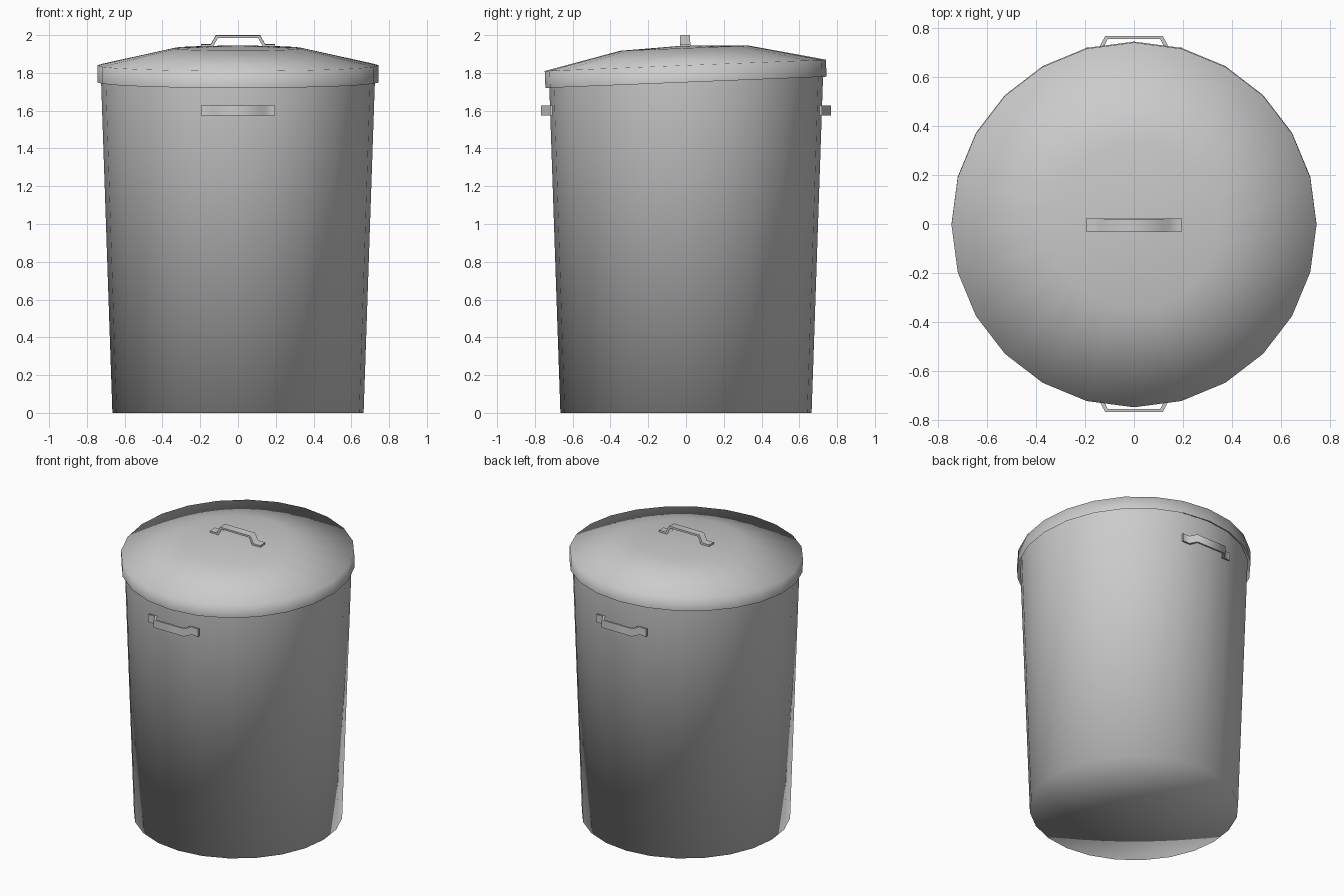
import bpy, bmesh, math
from mathutils import Matrix

if "Cube" in bpy.data.objects:
    bpy.data.objects.remove(bpy.data.objects["Cube"])

SIDES = 24


def finish(bm, name, matrix=Matrix.Identity(4), sharp=None):
    bm.transform(matrix)
    bmesh.ops.recalc_face_normals(bm, faces=bm.faces[:])
    mesh = bpy.data.meshes.new(name)
    bm.to_mesh(mesh)
    bm.free()
    ob = bpy.data.objects.new(name, mesh)
    bpy.context.collection.objects.link(ob)
    for p in mesh.polygons:
        p.use_smooth = True
    if sharp:
        mesh.set_sharp_from_angle(angle=math.radians(sharp))
    return ob


def lathe(name, profile, matrix=Matrix.Identity(4)):
    """Revolve (radius, z) points; the first point is the centre pole."""
    bm = bmesh.new()
    pole = bm.verts.new((0, 0, profile[0][1]))
    rings = []
    for r, z in profile[1:]:
        rings.append([bm.verts.new((r * math.cos(2 * math.pi * i / SIDES),
                                    r * math.sin(2 * math.pi * i / SIDES), z))
                      for i in range(SIDES)])
    for i in range(SIDES):
        j = (i + 1) % SIDES
        bm.faces.new((pole, rings[0][i], rings[0][j]))
        for a, b in zip(rings, rings[1:]):
            bm.faces.new((a[i], b[i], b[j], a[j]))
    return finish(bm, name, matrix)


def handle(name, matrix):
    """Bent flat strip: feet on z = 0, grip on top, width along y."""
    outer = [(-.195, .012), (-.143, .012), (-.117, .06), (.117, .06), (.143, .012), (.195, .012)]
    inner = [(-.195, 0), (-.131, 0), (-.107, .047), (.107, .047), (.131, 0), (.195, 0)]
    bm = bmesh.new()
    rows = [[bm.verts.new((x, y, z)) for y in (-.027, .027) for x, z in line]
            for line in (outer, inner)]
    o, n = rows
    for k in range(5):
        bm.faces.new((o[k], o[k + 1], o[k + 7], o[k + 6]))
        bm.faces.new((n[k], n[k + 1], n[k + 7], n[k + 6]))
        for s in (0, 6):
            bm.faces.new((o[k + s], o[k + 1 + s], n[k + 1 + s], n[k + s]))
    for k in (0, 5):
        bm.faces.new((o[k], o[k + 6], n[k + 6], n[k]))
    return finish(bm, name, matrix, sharp=75)


# Tapered open bin body with closed base
lathe("bin_body", [(0, 0), (.665, 0), (.726, 1.79)])

# Domed lid, resting slightly tilted towards the front
tilt = Matrix.Translation((0, 0, 1.75)) @ Matrix.Rotation(math.radians(2.3), 4, 'X')
lathe("lid", [(0, .195), (.34, .181), (.745, .09), (.745, 0)], tilt)

# Lid handle
handle("lid_handle", tilt @ Matrix.Translation((0, .004, .19)))

# Front and back carrying handles
for name, turn in (("front_handle", 0), ("back_handle", math.pi)):
    handle(name, Matrix.Rotation(turn, 4, 'Z') @ Matrix.Translation((0, -.708, 1.601))
           @ Matrix.Rotation(math.pi / 2, 4, 'X'))
